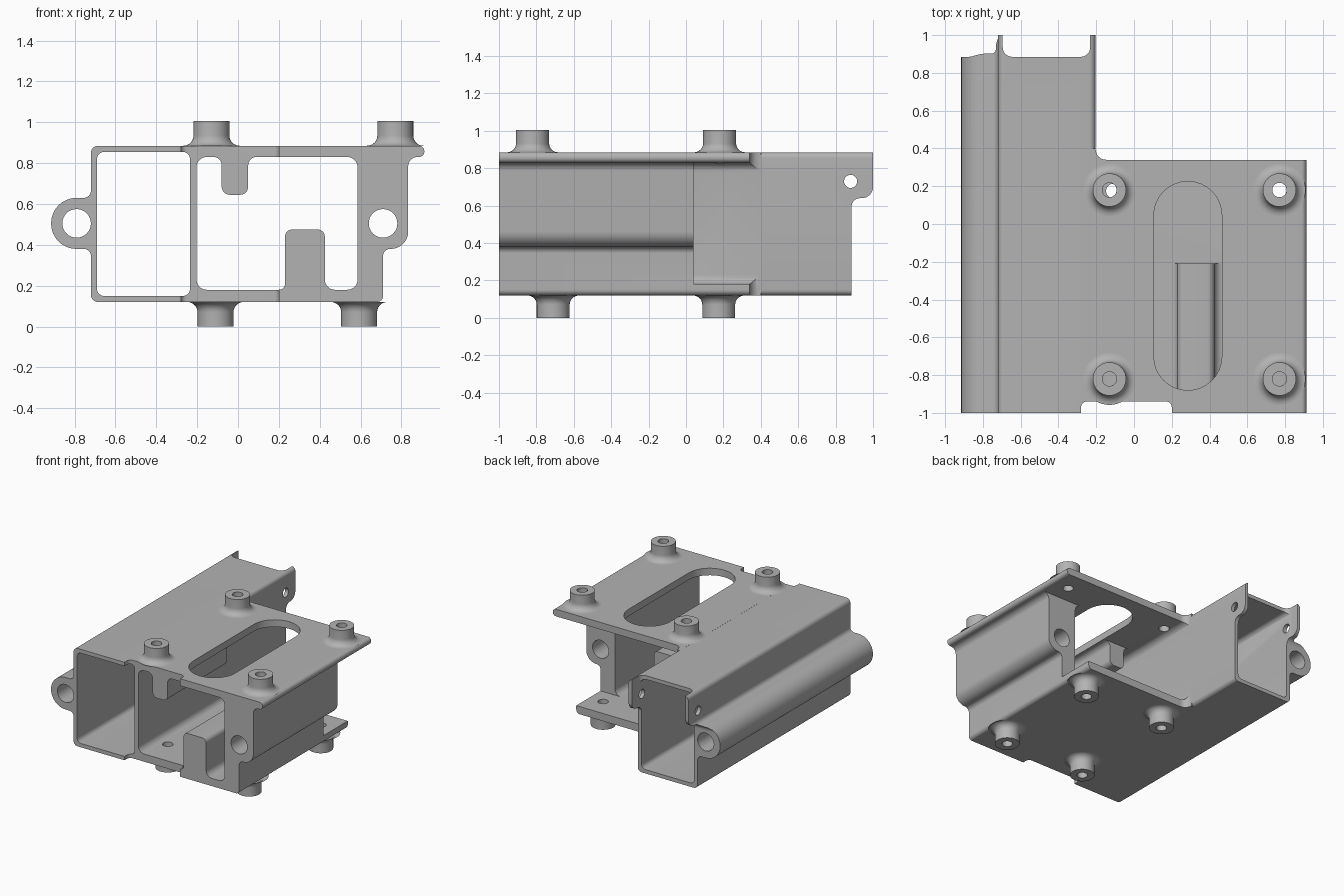
import bpy, bmesh, math
from mathutils import Vector

if "Cube" in bpy.data.objects:
    bpy.data.objects.remove(bpy.data.objects["Cube"])

grey = bpy.data.materials.new("plain grey")
grey.use_nodes = True
grey.diffuse_color = (0.45, 0.45, 0.45, 1)
grey.node_tree.nodes["Principled BSDF"].inputs["Base Color"].default_value = (0.45, 0.45, 0.45, 1)


def rounded(corners, steps=8):
    """Polygon whose corners (u, v, radius) are replaced by arcs."""
    out = []
    for i, (u, v, r) in enumerate(corners):
        p = Vector((u, v))
        if r == 0:
            out.append(p)
            continue
        a = (Vector(corners[i - 1][:2]) - p).normalized()
        b = (Vector(corners[(i + 1) % len(corners)][:2]) - p).normalized()
        half = a.angle(b) / 2
        centre = p + (a + b).normalized() * (r / math.sin(half))
        start = p + a * (r / math.tan(half)) - centre
        end = p + b * (r / math.tan(half)) - centre
        sweep = start.angle_signed(end)
        for k in range(steps + 1):
            t = -sweep * k / steps
            c, s = math.cos(t), math.sin(t)
            out.append(centre + Vector((start.x * c - start.y * s, start.x * s + start.y * c)))
    return out


def box(u0, v0, u1, v1, r):
    return rounded([(u0, v0, r), (u1, v0, r), (u1, v1, r), (u0, v1, r)])


def circle(u, v, r, n=32):
    return [Vector((u + r * math.cos(math.tau * k / n), v + r * math.sin(math.tau * k / n))) for k in range(n)]


def finish(name, bm):
    bmesh.ops.recalc_face_normals(bm, faces=bm.faces)
    mesh = bpy.data.meshes.new(name)
    bm.to_mesh(mesh)
    bm.free()
    mesh.materials.append(grey)
    obj = bpy.data.objects.new(name, mesh)
    bpy.context.collection.objects.link(obj)
    return obj


def prism(name, outline, axis, lo, hi):
    """Extrude an outline along one axis."""
    place = {"X": lambda p, w: (w, p.x, p.y),
             "Y": lambda p, w: (p.x, w, p.y),
             "Z": lambda p, w: (p.x, p.y, w)}[axis]
    bm = bmesh.new()
    face = bm.faces.new([bm.verts.new(place(p, lo)) for p in outline])
    grown = bmesh.ops.extrude_face_region(bm, geom=[face])["geom"]
    shift = Vector(place(Vector((0, 0)), hi - lo))
    bmesh.ops.translate(bm, vec=shift, verts=[g for g in grown if isinstance(g, bmesh.types.BMVert)])
    return finish(name, bm)


def cut(obj, *shape):
    """Subtract a prism from an object and drop the cutter."""
    tool = prism("cutter", *shape)
    tool.hide_render = True
    mod = obj.modifiers.new("cut", "BOOLEAN")
    mod.operation, mod.solver, mod.object = "DIFFERENCE", "EXACT", tool
    graph = bpy.context.evaluated_depsgraph_get()
    mesh = bpy.data.meshes.new_from_object(obj.evaluated_get(graph))
    obj.modifiers.clear()
    obj.data = mesh
    bpy.data.objects.remove(tool)


def smooth(obj):
    bpy.ops.object.select_all(action="DESELECT")
    obj.select_set(True)
    bpy.context.view_layer.objects.active = obj
    bpy.ops.object.shade_smooth_by_angle(angle=math.radians(30))


NOTCH = (box(-0.28, -1.2, 0.2, -0.94, 0.03), "Z", -0.2, 1.2)

# Long rectangular tube with a round side channel
tube = prism("side_tube", rounded([
    (-0.72, 0.12, 0.035), (-0.205, 0.12, 0.03), (-0.205, 0.885, 0.03), (-0.72, 0.885, 0.035),
    (-0.72, 0.63, 0.035), (-0.915, 0.63, 0.124), (-0.915, 0.38, 0.124), (-0.72, 0.38, 0.035)]),
    "Y", -1, 1)
cut(tube, box(-0.69, 0.15, -0.235, 0.855, 0.035), "Y", -1.1, 1.1)
cut(tube, circle(-0.79, 0.505, 0.07), "Y", -1.1, 1.1)
cut(tube, *NOTCH)

# Rear end trimmed back to leave two drilled ears
cut(tube, rounded([(0.885, -0.1, 0), (1.2, -0.1, 0), (1.2, 1.1, 0), (1.0, 1.1, 0),
                   (1.0, 0.64, 0.06), (0.885, 0.64, 0.045)]), "X", -1.2, 0)
cut(tube, box(-0.695, 0.885, -0.232, 1.3, 0.05), "Z", 0.5, 1.1)
cut(tube, circle(0.88, 0.73, 0.035), "X", -1.2, 0)

# Wide housing: top deck, bottom deck and thick channelled wall
deck = prism("housing", rounded([
    (-0.23, 0.12, 0), (0.71, 0.12, 0.03), (0.71, 0.38, 0.034), (0.833, 0.38, 0.085),
    (0.833, 0.83, 0.045), (0.912, 0.83, 0.026), (0.912, 0.885, 0.026), (-0.23, 0.885, 0)]),
    "Y", -1, 0.4)
cut(deck, rounded([(-0.203, 0.34, 0.055), (1.2, 0.34, 0), (1.2, 0.6, 0), (-0.203, 0.6, 0)]), "Z", -0.2, 1.2)
cut(deck, box(-0.203, 0.18, 0.585, 0.83, 0.05), "Y", -0.21, 0.6)
cut(deck, box(-0.203, 0.18, 1.4, 0.83, 0.05), "Y", 0.04, 0.6)

# Front part of the cavity leaves a floor block and a hanging rail
cut(deck, rounded([
    (-0.203, 0.18, 0.05), (0.23, 0.18, 0.03), (0.23, 0.475, 0.035), (0.425, 0.475, 0.035),
    (0.425, 0.18, 0.05), (0.585, 0.18, 0.05), (0.585, 0.83, 0.05), (0.05, 0.83, 0.04),
    (0.05, 0.645, 0.04), (-0.08, 0.645, 0.04), (-0.08, 0.83, 0.04), (-0.203, 0.83, 0.05)]),
    "Y", -1.1, -0.15)
cut(deck, circle(0.71, 0.505, 0.07), "Y", -1.1, 0.2)
cut(deck, box(0.105, -0.88, 0.465, 0.225, 0.179), "Z", 0.7, 1.1)
cut(deck, *NOTCH)


def boss(name, x, y, base, direction):
    """Flared hollow standoff on a deck."""
    flare = [(0.138 - 0.05 * math.sin(t), 0.05 - 0.05 * math.cos(t))
             for t in [math.pi / 2 * k / 8 for k in range(9)]]
    profile = flare + [(0.088, 0.12), (0.038, 0.12), (0.038, 0)]
    bm = bmesh.new()
    verts = [bm.verts.new((x + r, y, base + direction * h)) for r, h in profile]
    edges = [bm.edges.new(pair) for pair in zip(verts, verts[1:])]
    bmesh.ops.spin(bm, geom=verts + edges, cent=(x, y, 0), axis=(0, 0, 1),
                   angle=math.tau, steps=40, use_duplicate=False)
    bmesh.ops.remove_doubles(bm, verts=bm.verts, dist=0.0005)
    smooth(finish(name, bm))


# Standoffs above and below, with their screw holes
for x in (-0.13, 0.77):
    for y in (-0.82, 0.18):
        cut(deck, circle(x, y, 0.038), "Z", 0.75, 1.1)
        boss("top_standoff", x, y, 0.885, 1)
for x in (-0.11, 0.593):
    for y in (-0.71, 0.175):
        cut(deck, circle(x, y, 0.038), "Z", -0.1, 0.2)
        boss("bottom_standoff", x, y, 0.12, -1)

smooth(tube)
smooth(deck)
